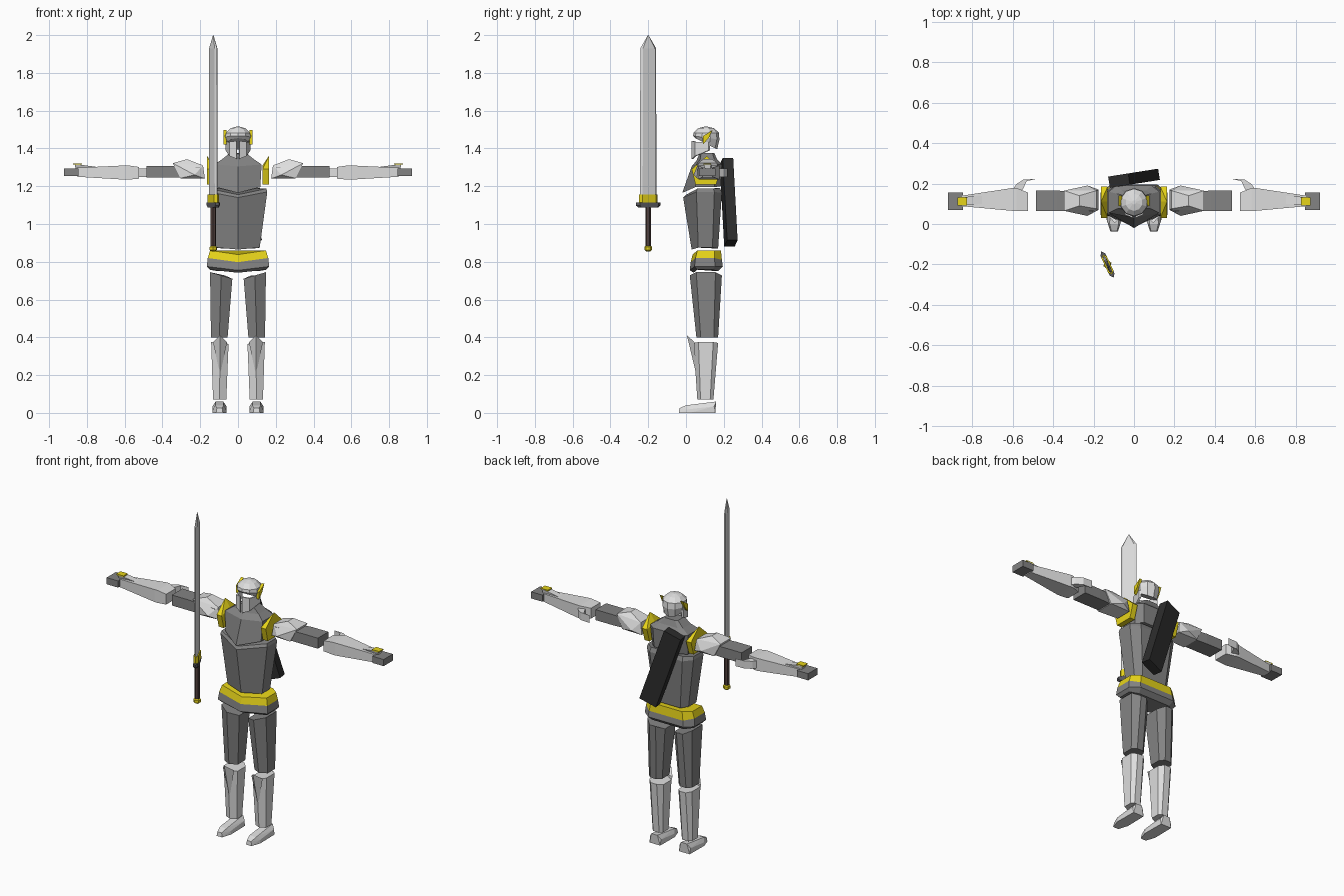
import bpy, bmesh
from math import sin, cos, pi, radians

cube = bpy.data.objects.get("Cube")
if cube:
    bpy.data.objects.remove(cube, do_unlink=True)


def material(name, r, g, b):
    m = bpy.data.materials.new(name)
    m.use_nodes = True
    m.diffuse_color = (r, g, b, 1)
    m.node_tree.nodes["Principled BSDF"].inputs["Base Color"].default_value = (r, g, b, 1)
    return m


PLATE = material("pale plate", .73, .73, .73)
CLOTH = material("grey cloth", .23, .23, .23)
GOLD = material("gold", .8, .66, .01)
BLACK = material("black", .025, .025, .025)
STEEL = material("dark steel", .1, .1, .11)
GRIP = material("brown grip", .08, .05, .045)


def finish(name, bm, mat):
    bmesh.ops.recalc_face_normals(bm, faces=bm.faces)
    mesh = bpy.data.meshes.new(name)
    bm.to_mesh(mesh)
    bm.free()
    mesh.materials.append(mat)
    ob = bpy.data.objects.new(name, mesh)
    bpy.context.scene.collection.objects.link(ob)
    return ob


def hull(name, pts, mat):
    bm = bmesh.new()
    for p in pts:
        bm.verts.new(p)
    out = bmesh.ops.convex_hull(bm, input=bm.verts)
    junk = [v for v in set(out["geom_interior"] + out["geom_unused"])
            if isinstance(v, bmesh.types.BMVert)]
    bmesh.ops.delete(bm, geom=junk, context='VERTS')
    bmesh.ops.dissolve_limit(bm, angle_limit=radians(2), verts=bm.verts, edges=bm.edges)
    return finish(name, bm, mat)


def loft(name, rings, mat):
    bm = bmesh.new()
    rows = [[bm.verts.new(p) for p in r] for r in rings]
    n = len(rows[0])
    for a, b in zip(rows, rows[1:]):
        for i in range(n):
            j = (i + 1) % n
            bm.faces.new((a[i], a[j], b[j], b[i]))
    bm.faces.new(rows[0])
    bm.faces.new(rows[-1])
    return finish(name, bm, mat)


def pair(build, name, data, mat):
    """Build a left part and its mirror image."""
    flip = lambda p: (-p[0], p[1], p[2])
    for side, f in (("left_", tuple), ("right_", flip)):
        build(side + name, [[f(q) for q in p] for p in data] if build is loft
              else [f(p) for p in data], mat)


def box(x0, x1, y0, y1, z0, z1):
    return [(x, y, z) for x in (x0, x1) for y in (y0, y1) for z in (z0, z1)]


def body(w, front, y0, y1, back, zf, zs, zb):
    """Body section with a ridge down the front."""
    half = [(w, y0, zs), (w, y1, zs), (w * .7, back, zb)]
    return [(0, front, zf)] + half + [(-x, y, z) for x, y, z in reversed(half)]


def limb(xi, xo, front, back, zi, zo):
    """Leg section with a shallow ridge at front and back."""
    mid, zm, d = (xi + xo) / 2, (zi + zo) / 2, (back - front) * .2
    return [(mid, front, zm), (xo, front + d, zo), (xo, back - d, zo),
            (mid + .02, back, zm), (mid - .02, back, zm), (xi, back - d, zi), (xi, front + d, zi)]


def circle(n, r, cy, z, tilt=0):
    return [(r * cos(t), cy + r * sin(t), z - tilt * sin(t))
            for t in (2 * pi * (i + .5) / n for i in range(n))]


# Torso and belt
loft("torso", [body(.115, .03, .065, .14, .17, .865, .875, .87),
               body(.155, -.015, .055, .15, .19, 1.14, 1.17, 1.165),
               body(.15, 0, .06, .145, .18, 1.155, 1.187, 1.19)], CLOTH)
loft("chest", [body(.118, -.02, .05, .15, .185, 1.165, 1.195, 1.2),
               body(.125, .03, .055, .16, .19, 1.305, 1.315, 1.315),
               body(.085, .055, .075, .15, .165, 1.335, 1.342, 1.342),
               body(.045, .07, .08, .14, .15, 1.37, 1.375, 1.375)], CLOTH)
loft("belt", [body(.16, .025, .05, .15, .19, .798, .82, .81),
              body(.148, .035, .06, .15, .185, .838, .86, .86)], GOLD)
loft("hips", [body(.15, .04, .06, .14, .17, .742, .758, .75),
              body(.165, .02, .045, .155, .195, .755, .775, .775),
              body(.16, .025, .05, .15, .19, .798, .82, .81)], CLOTH)
collar = [(.05, 1.21), (.03, 1.29), (.11, 1.36), (.185, 1.29), (.16, 1.21)]
pair(hull, "shoulder_rim", [(.163, y, z) for y, z in collar]
     + [(.13, y, min(z, 1.31)) for y, z in collar], GOLD)

# Legs
pair(loft, "thigh", [limb(.055, .143, .055, .17, .4, .4),
                     limb(.03, .148, .02, .19, .71, .745)], CLOTH)
pair(loft, "shin", [limb(.062, .132, .06, .145, .07, .07),
                    limb(.05, .142, .04, .17, .365, .375)], PLATE)
pair(hull, "knee_guard", [(.095, .005, .41), (.058, .045, .375), (.132, .045, .375),
                          (.095, .055, .2), (.095, .025, .34)], PLATE)
foot = []
for s in (-1, 1):
    for w, y, z in ((.035, .155, 0), (.037, .15, .035), (.02, .16, .06), (.037, .02, 0),
                    (.035, .02, .02), (.022, 0, .04), (.018, -.038, 0), (.014, -.035, .025)):
        foot.append((.098 + s * w, y, z))
pair(hull, "foot", foot, PLATE)

# Arms
pair(hull, "upper_arm", box(.2, .22, .065, .155, 1.245, 1.3)
     + box(.38, .485, .065, .165, 1.245, 1.308), CLOTH)
pair(hull, "shoulder_plate",
     [(.175, .07, 1.24), (.175, .17, 1.24), (.185, .075, 1.31), (.185, .165, 1.31),
      (.23, .04, 1.26), (.23, .19, 1.26), (.27, .09, 1.343), (.27, .14, 1.343),
      (.345, .065, 1.322), (.345, .165, 1.322), (.305, .058, 1.242), (.305, .17, 1.242)], PLATE)
pair(hull, "forearm", box(.523, .525, .065, .155, 1.24, 1.302)
     + box(.58, .6, .065, .178, 1.235, 1.31) + box(.84, .85, .088, .14, 1.25, 1.298), PLATE)
fin = [(.485, .222), (.53, .212), (.55, .17), (.6, .17), (.58, .198), (.545, .22)]
pair(loft, "elbow_fin", [[(x, y, z) for x, y in fin] for z in (1.25, 1.295)], PLATE)
pair(hull, "wrist_plate", [(.73, .1, 1.3), (.73, .14, 1.3), (.865, .092, 1.318),
                           (.865, .132, 1.318), (.86, .1, 1.295), (.86, .13, 1.295)], PLATE)
pair(hull, "wrist_trim", box(.825, .873, .092, .132, 1.314, 1.321), GOLD)
pair(hull, "hand", box(.845, .92, .068, .155, 1.255, 1.295), CLOTH)

# Helmet
loft("helmet_dome", [circle(10, r, .107, z, t) for r, z, t in
                     ((.058, 1.425, .03), (.07, 1.457, .01), (.067, 1.483, 0),
                      (.042, 1.507, 0), (.01, 1.515, 0))], PLATE)
cheek = [(.007, .03, 1.345, 1.44), (.045, .047, 1.36, 1.435), (.066, .12, 1.39, 1.435)]
pair(loft, "face_plate", [[(x, y, lo), (x, y, hi), (x * .88, y + .008, hi), (x * .88, y + .008, lo)]
                          for x, y, lo, hi in cheek], PLATE)
wing = [(.09, 1.422), (.09, 1.465), (.14, 1.497), (.12, 1.455)]
pair(hull, "helmet_wing", [(x, y, z) for x in (.06, .077) for y, z in wing], GOLD)

# Case on the back
case = hull("back_case", box(-.053, .053, -.028, .028, -.23, .23), BLACK)
case.location = (0, .226, 1.115)
case.rotation_euler = (0, radians(-19), radians(9))


# Sword
def blade_ring(w, t, z):
    return [(w, 0, z), (w * .75, t, z), (-w * .75, t, z),
            (-w, 0, z), (-w * .75, -t, z), (w * .75, -t, z)]


sword = [
    loft("sword_blade", [blade_ring(.048, .008, 1.15), blade_ring(.046, .008, 1.93),
                         blade_ring(.002, .001, 2)], PLATE),
    loft("sword_collar", [blade_ring(.053, .014, z) for z in (1.113, 1.155)], GOLD),
    loft("sword_guard", [blade_ring(w, .013, z) for w, z in ((.058, 1.088), (.072, 1.098),
                                                             (.072, 1.115))], STEEL),
    loft("sword_grip", [circle(6, .015, 0, z) for z in (.88, 1.09)], GRIP),
    loft("sword_pommel", [circle(6, r, 0, z) for r, z in ((.01, .855), (.021, .863),
                                                          (.021, .878), (.012, .888))], GOLD)]
for part in sword:
    part.location = (-.131, -.2, 0)
    part.rotation_euler.z = radians(-65)
